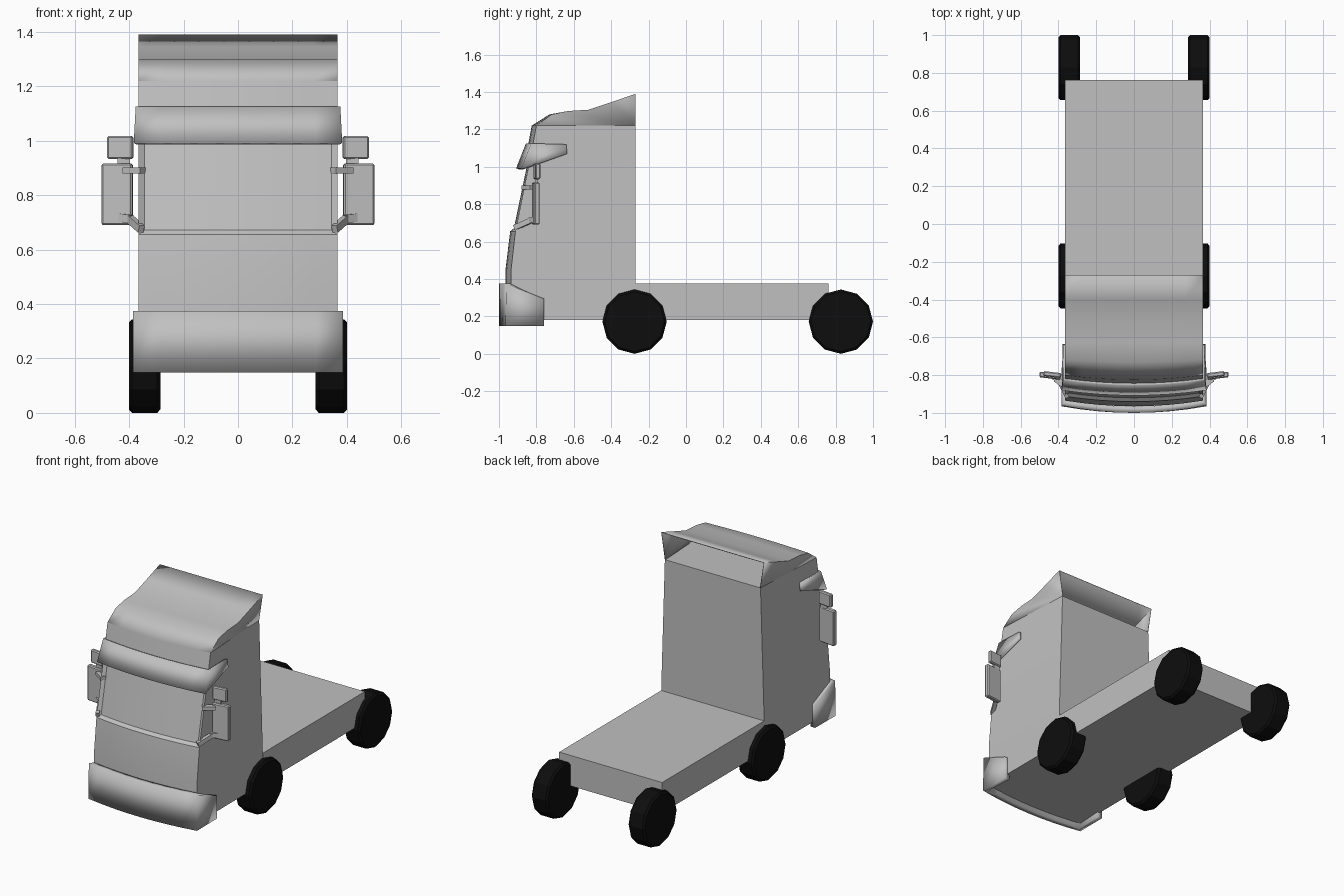
import bpy, bmesh, math
from mathutils import Vector

if "Cube" in bpy.data.objects:
    bpy.data.objects.remove(bpy.data.objects["Cube"])


def material(name, value):
    m = bpy.data.materials.new(name)
    m.use_nodes = True
    col = (value, value, value, 1)
    m.diffuse_color = col
    m.node_tree.nodes["Principled BSDF"].inputs["Base Color"].default_value = col
    return m


GREY = material("body grey", 0.53)
BLACK = material("tyre black", 0.004)


def finish(bm, name, mat, smooth=False):
    me = bpy.data.meshes.new(name)
    bm.to_mesh(me)
    bm.free()
    me.materials.append(mat)
    ob = bpy.data.objects.new(name, me)
    bpy.context.collection.objects.link(ob)
    if smooth:
        bpy.ops.object.select_all(action='DESELECT')
        ob.select_set(True)
        bpy.context.view_layer.objects.active = ob
        bpy.ops.object.shade_smooth_by_angle(angle=math.radians(25))
    return ob


def solidify(ob, thickness):
    mod = ob.modifiers.new("thickness", 'SOLIDIFY')
    mod.thickness = thickness
    mod.offset = -1


def box(name, loc, size, turn=0, bevel=0.0):
    bm = bmesh.new()
    bmesh.ops.create_cube(bm, size=1)
    bmesh.ops.scale(bm, vec=size, verts=bm.verts)
    if bevel:
        bmesh.ops.bevel(bm, geom=bm.edges[:], offset=bevel, segments=1, affect='EDGES')
    ob = finish(bm, name, GREY)
    ob.location = loc
    ob.rotation_euler.z = turn
    return ob


def bar(name, p, q, width, height):
    p, q = Vector(p), Vector(q)
    ob = box(name, (p + q) / 2, (width, height, (q - p).length))
    ob.rotation_euler = (q - p).to_track_quat('Z', 'Y').to_euler()


HALF = 0.365
BACK = -0.27
COLS = [i / 4 - 1 for i in range(9)]

# Front and roof outline: y at the middle, z, and how far the sides sweep back
OUTLINE = [(-.965, .18, .03), (-.965, .45, .03), (-.94, .655, .028), (-.847, 1.1, .025),
           (-.825, 1.22, .025), (-.73, 1.28, .012), (-.63, 1.298, 0), (-.52, 1.305, 0),
           (-.40, 1.345, 0), (BACK, 1.39, 0)]
SHOULDER = 4


def outline_rows(bm, stations):
    return [[bm.verts.new((HALF * t, y + bow * t * t, z)) for t in COLS]
            for y, z, bow in stations]


def skin(bm, rows):
    return [[bm.faces.new((a[i], a[i + 1], b[i + 1], b[i])) for i in range(len(a) - 1)]
            for a, b in zip(rows, rows[1:])]


def back_half(z):
    return HALF - .026 * max(0, z - .375) / .845


# Cab up to the shoulder, with recessed windscreen
bm = bmesh.new()
rows = outline_rows(bm, OUTLINE[:SHOULDER + 1])
front = skin(bm, rows)
back = [[bm.verts.new((s * back_half(z), BACK, z)) for s in (-1, 1)]
        for y, z, bow in OUTLINE[:SHOULDER + 1]]
skin(bm, [[b[1], b[0]] for b in back])
for i in range(SHOULDER):
    bm.faces.new((rows[i][0], rows[i + 1][0], back[i + 1][0], back[i][0]))
    bm.faces.new((rows[i][-1], back[i][1], back[i + 1][1], rows[i + 1][-1]))
for i in (0, SHOULDER):
    bm.faces.new(rows[i] + [back[i][1], back[i][0]])
bmesh.ops.recalc_face_normals(bm, faces=bm.faces)
bmesh.ops.inset_region(bm, faces=front[2], thickness=.02, depth=-.016, use_even_offset=True)
finish(bm, "cab", GREY, True)

# Roof deflector, open at the back
bm = bmesh.new()
rows = outline_rows(bm, OUTLINE[SHOULDER:])
top = skin(bm, rows)
zs = OUTLINE[SHOULDER][1]
for s, col in ((-1, 0), (1, -1)):
    foot = bm.verts.new((s * back_half(zs), BACK, zs))
    for a, b in zip(rows, rows[1:]):
        tri = (foot, a[col], b[col])
        bm.faces.new(tri if s < 0 else tri[::-1])
bmesh.ops.recalc_face_normals(bm, faces=bm.faces)
bm.normal_update()
if top[-1][4].normal.z < 0:
    bmesh.ops.reverse_faces(bm, faces=bm.faces)
solidify(finish(bm, "roof_deflector", GREY, True), .004)


# Bands that wrap round the cab front: each point is (half width, y, z)
def wrap(name, low_rear, low_corner, low_mid, up_rear, up_corner, up_mid, thickness):
    bm = bmesh.new()

    def edge(rear, corner, mid):
        pts = [(-rear[0], rear[1], rear[2])]
        for t in COLS:
            k = t * t
            pts.append((corner[0] * t, mid + (corner[1] - mid) * k, corner[2]))
        pts.append(rear)
        return [bm.verts.new(p) for p in pts]

    faces = skin(bm, [edge(low_rear, low_corner, low_mid), edge(up_rear, up_corner, up_mid)])
    bm.normal_update()
    if faces[0][5].normal.y > 0:
        bmesh.ops.reverse_faces(bm, faces=bm.faces)
    solidify(finish(bm, name, GREY, True), thickness)


wrap("bumper", (.383, -.76, .148), (.385, -.965, .148), -1.0,
     (.383, -.76, .295), (.385, -.96, .375), -1.0, .034)
wrap("sun_visor", (.378, -.635, 1.07), (.383, -.88, .992), -.908,
     (.372, -.64, 1.12), (.376, -.828, 1.125), -.856, .016)

# Flat load bed
box("load_bed", (0, (BACK + .763) / 2, .2775), (2 * HALF, .763 - BACK, .195))

for s, side in ((1, "left"), (-1, "right")):
    # Mirrors and their arms
    box(side + "_main_mirror", (s * .444, -.803, .803), (.114, .03, .226), s * .12, .006)
    box(side + "_upper_mirror", (s * .433, -.797, .975), (.096, .026, .084), s * .12, .006)
    box(side + "_mirror_link", (s * .42, -.80, .922), (.045, .014, .04))
    bar(side + "_upper_arm", (s * .35, -.865, .89), (s * .415, -.82, .89), .034, .022)
    bar(side + "_lower_arm", (s * .355, -.915, .675), (s * .40, -.825, .715), .022, .028)
    bar(side + "_lower_arm_end", (s * .39, -.835, .712), (s * .44, -.805, .718), .022, .03)
    # Wheels
    for y, place in ((-.275, "front"), (.828, "rear")):
        bm = bmesh.new()
        bmesh.ops.create_cone(bm, cap_ends=True, segments=12, radius1=.172,
                              radius2=.172, depth=.116)
        rims = [e for e in bm.edges if abs(e.verts[0].co.z - e.verts[1].co.z) < .01]
        bmesh.ops.bevel(bm, geom=rims, offset=.012, segments=1, affect='EDGES')
        wheel = finish(bm, place + "_" + side + "_wheel", BLACK)
        wheel.rotation_euler.y = math.pi / 2
        wheel.location = (s * .343, y, .172)
